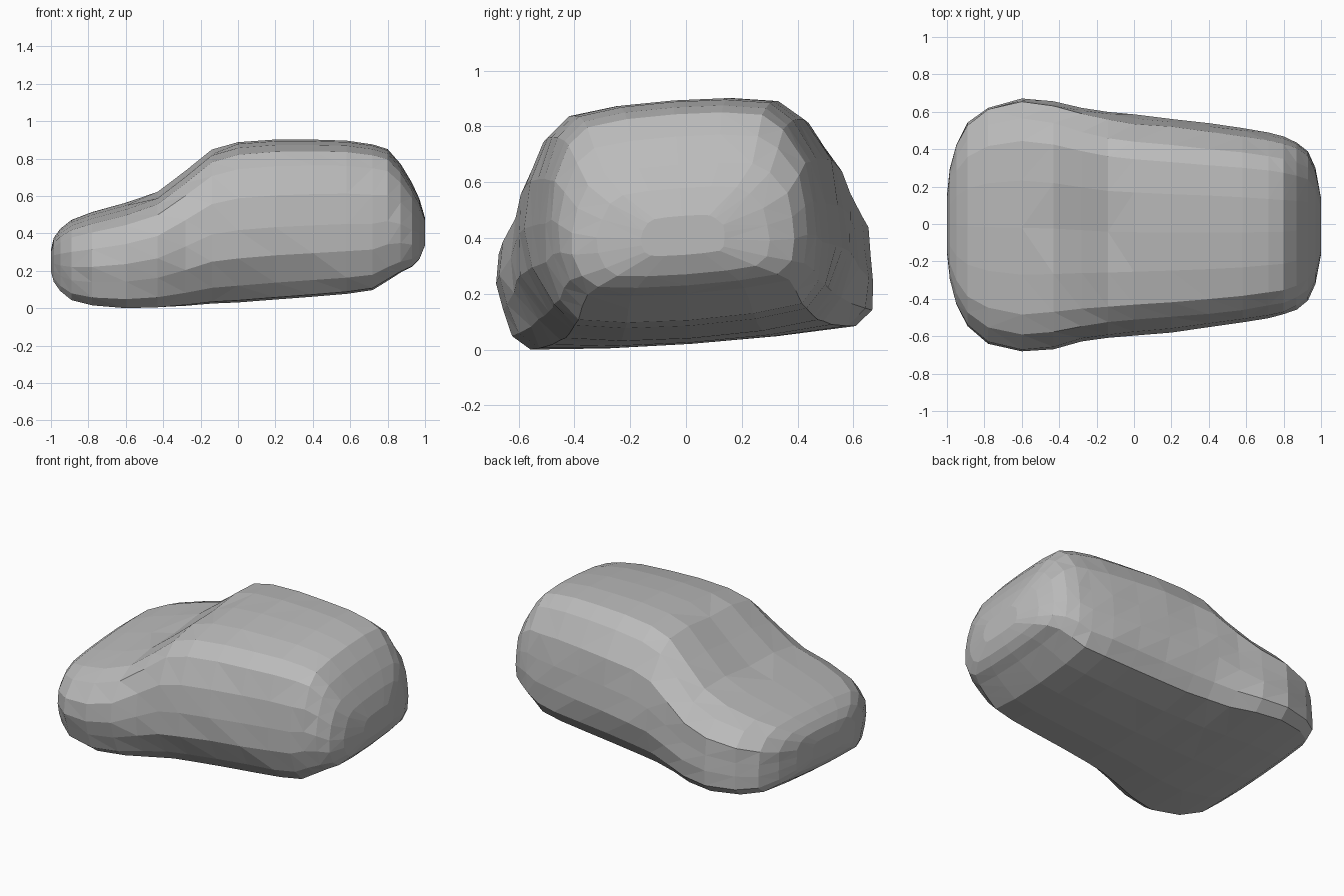
import bpy
import bmesh
import random
from math import sin, pi
from mathutils import Matrix, Vector

old = bpy.data.objects.get("Cube")
if old:
    bpy.data.objects.remove(old, do_unlink=True)

random.seed(4)

# Clay grey for the whole body
clay = bpy.data.materials.new("clay_grey")
clay.use_nodes = True
clay.diffuse_color = (0.5, 0.5, 0.5, 1)
clay.node_tree.nodes["Principled BSDF"].inputs["Base Color"].default_value = clay.diffuse_color

# Half cross-section, underside centre to roof centre:
# share of width at the cabin, share of width at the bonnet, share of height
SECTION = [(0, 0, 0), (.45, .45, .01), (.8, .86, .04), (.93, .96, .14), (1, 1, .32),
           (.99, 1, .5), (.93, .975, .7), (.81, .87, .88), (.66, .7, .965),
           (.36, .38, .993), (0, 0, 1)]

# Body stations from nose to tail: x, half width, underside, top
STATIONS = [
    (-1, .15, .21, .32), (-.985, .29, .16, .38), (-.95, .42, .115, .425),
    (-.89, .535, .07, .47), (-.78, .62, .045, .51), (-.6, .665, .03, .56),
    (-.43, .65, .03, .62), (-.28, .62, .035, .735), (-.14, .605, .045, .85),
    (0, .59, .05, .89), (.2, .57, .065, .905), (.4, .545, .08, .905),
    (.58, .52, .095, .9), (.72, .495, .115, .88), (.8, .475, .165, .855),
    (.87, .445, .21, .775), (.93, .4, .24, .675), (.97, .31, .28, .59),
    (1, .15, .35, .49),
]
ROLL = Matrix.Rotation(.072, 4, "X")


def tuck(x, height_share):
    """Pull the sills in between the wheels."""
    if height_share > .2 or not -.5 < x < .65:
        return 1
    return 1 - .06 * sin(pi * (x + .5) / 1.15)


def ring(x, width, low, high):
    """Closed cross-section at one station, tilted with the body."""
    bonnet = min(1, max(0, (-.1 - x) / .4))
    half = [(c + (b - c) * bonnet, h) for c, b, h in SECTION]
    # Right flank bulges at the wing, left flank at the sill and shoulder
    right = [(-w * (1 + .03 * bonnet * (.4 < h < .8)), h) for w, h in half]
    left = [(w * (1.03 if h < .2 or .6 < h < .8 else 1), h) for w, h in half[-2:0:-1]]
    points = []
    for w, h in right + left:
        wobble = random.uniform(-.004, .004)
        y = w * (width + wobble) * tuck(x, h)
        point = ROLL @ Vector((x, y, low + h * (high - low)))
        point.y += .02
        points.append(point)
    return points


# Car body lofted through the stations
bm = bmesh.new()
rings = [[bm.verts.new(p) for p in ring(*s)] for s in STATIONS]
for a, b in zip(rings, rings[1:]):
    for i in range(len(a)):
        j = (i + 1) % len(a)
        bm.faces.new((a[i], a[j], b[j], b[i]))
bm.faces.new(rings[0])
bm.faces.new(rings[-1])

# Dished windscreen
for r in rings[6:9]:
    r[len(SECTION) - 1].co.z -= .015

bmesh.ops.triangulate(bm, faces=bm.faces[:])
bmesh.ops.recalc_face_normals(bm, faces=bm.faces[:])

# Stand the body on the ground
lowest = min(v.co.z for v in bm.verts)
bmesh.ops.translate(bm, verts=bm.verts[:], vec=(0, 0, -lowest))

mesh = bpy.data.meshes.new("car_body")
bm.to_mesh(mesh)
bm.free()
mesh.materials.append(clay)
body = bpy.data.objects.new("car_body", mesh)
bpy.context.collection.objects.link(body)
